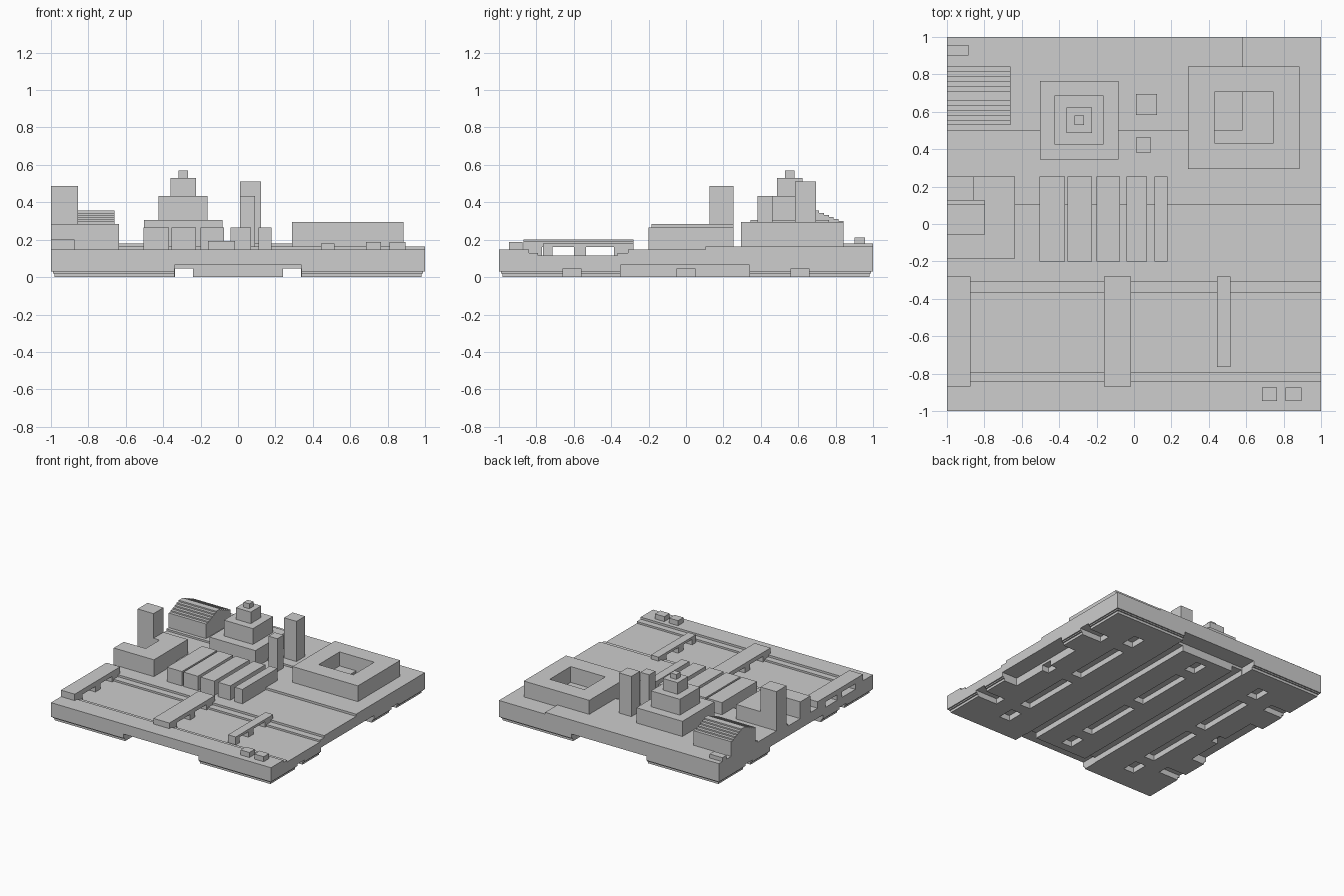
import bpy
import bmesh
from mathutils import Matrix, Vector

cube = bpy.data.objects.get("Cube")
if cube:
    bpy.data.objects.remove(cube, do_unlink=True)

stone = bpy.data.materials.new("plain grey")
stone.use_nodes = True
GREY = (0.61, 0.61, 0.61, 1)
stone.diffuse_color = GREY
stone.node_tree.nodes["Principled BSDF"].inputs["Base Color"].default_value = GREY


def make(name, bm):
    bmesh.ops.recalc_face_normals(bm, faces=bm.faces)
    mesh = bpy.data.meshes.new(name)
    bm.to_mesh(mesh)
    bm.free()
    mesh.materials.append(stone)
    obj = bpy.data.objects.new(name, mesh)
    bpy.context.scene.collection.objects.link(obj)
    return obj


def add_box(bm, x0, x1, y0, y1, z0, z1):
    size = Matrix.Diagonal((x1 - x0, y1 - y0, z1 - z0, 1))
    mid = Vector((x0 + x1, y0 + y1, z0 + z1)) / 2
    bmesh.ops.create_cube(bm, size=1, matrix=Matrix.Translation(mid) @ size)


def boxes(name, *dims):
    bm = bmesh.new()
    for d in dims:
        add_box(bm, *d)
    return make(name, bm)


def prism(name, points, axis, start, end):
    """Extrude a flat outline along x (points are y, z) or z (points are x, y)."""
    bm = bmesh.new()
    if axis == "x":
        verts = [bm.verts.new((start, a, b)) for a, b in points]
        step = Vector((end - start, 0, 0))
    else:
        verts = [bm.verts.new((a, b, start)) for a, b in points]
        step = Vector((0, 0, end - start))
    face = bm.faces.new(verts)
    grown = bmesh.ops.extrude_face_region(bm, geom=[face])["geom"]
    bmesh.ops.translate(bm, vec=step, verts=[v for v in grown if isinstance(v, bmesh.types.BMVert)])
    return make(name, bm)


# Ground with a stepped river bed running along x
LAND, TERRACE, BED, BASE = 0.147, 0.13, 0.115, 0.065
UPPER, HIGH = 0.165, 0.18
prism("ground", [
    (-1, BASE), (1, BASE), (1, UPPER), (0.105, UPPER), (0.105, LAND),
    (-0.31, LAND), (-0.31, TERRACE), (-0.365, TERRACE), (-0.365, BED),
    (-0.79, BED), (-0.79, TERRACE), (-0.84, TERRACE), (-0.84, LAND), (-1, LAND),
], "x", -1, 1)
boxes("raised_ground", (-1, 0.58, 0.5, 1, 0.15, HIGH))

# Cutters for the underside: edge notches, through channels and rows of slots
COLUMNS = (-0.61, -0.288, 0, 0.288, 0.61)
SLOT, GAP = 0.048, 0.1


def edge_span(side, depth):
    return sorted((side * depth, side * 1.1))


notches = boxes("notch_cutter",
                *[(-0.34, 0.34, *edge_span(s, 0.86), -GAP, GAP) for s in (-1, 1)],
                *[(*edge_span(s, 0.86), -0.35, 0.34, -GAP, GAP) for s in (-1, 1)])
channels = boxes("channel_cutter",
                 *[(x - SLOT, x + SLOT, -1.1, 1.1, -GAP, 0.045) for x in COLUMNS[1::2]],
                 *[(*edge_span(s, 0.8), y - SLOT, y + SLOT, -GAP, 0.045)
                   for s in (-1, 1) for y in COLUMNS[::2]])
rows = [(-0.79, -0.65), (-0.55, -0.05), (0.05, 0.55), (0.65, 0.79)]
slots = boxes("slot_cutter", *[(x - SLOT, x + SLOT, a, b, -GAP, 0.045)
                               for x in COLUMNS[::2] for a, b in rows])
cutters = (notches, channels, slots)

# Underside in three layers that step outwards
for name, half, z0, z1 in (("foot_plate", 0.98, 0, 0.02),
                           ("foot_lip", 0.99, 0.02, 0.03),
                           ("base_plate", 1, 0.03, BASE)):
    layer = boxes(name, (-half, half, -half, half, z0, z1))
    for cutter in cutters:
        mod = layer.modifiers.new(cutter.name, "BOOLEAN")
        mod.operation = "DIFFERENCE"
        mod.solver = "EXACT"
        mod.object = cutter
for cutter in cutters:
    cutter.hide_render = True
    cutter.display_type = "WIRE"
    cutter.hide_set(True)


# Bridges: a deck, a middle pier and solid abutments on the banks
def bridge(name, x0, x1, y0, y_front, top, thick):
    low = top - thick
    foot = BED - 0.005
    boxes(name, (x0, x1, y0, -0.28, low, top),
          (x0, x1, y0, y_front, foot, low),
          (x0, x1, -0.6, -0.535, foot, low),
          (x0, x1, -0.385, -0.28, foot, low))


bridge("wide_bridge", -1, -0.875, -0.87, -0.77, 0.2, 0.04)
bridge("middle_bridge", -0.16, -0.015, -0.87, -0.77, 0.193, 0.033)
bridge("narrow_bridge", 0.445, 0.515, -0.765, -0.715, 0.18, 0.02)

# Corner block with a recess open to the edge, and its tower
prism("corner_block", [
    (-1, -0.185), (-0.635, -0.185), (-0.635, 0.255), (-1, 0.255),
    (-1, 0.125), (-0.8, 0.125), (-0.8, -0.055), (-1, -0.055),
], "z", 0.13, 0.285)
boxes("corner_tower", (-1, -0.855, 0.125, 0.255, 0.13, 0.487))

# Row of long halls
for i, (x0, x1) in enumerate([(-0.505, -0.37), (-0.355, -0.225), (-0.2, -0.075),
                              (-0.04, 0.07), (0.11, 0.18)]):
    boxes(f"long_hall_{i + 1}", (x0, x1, -0.2, 0.255, 0.13, 0.265))

# Stepped pyramid
for i, (half, z0, z1) in enumerate([(0.209, 0.15, 0.305), (0.131, 0.305, 0.435),
                                    (0.068, 0.435, 0.53), (0.026, 0.53, 0.57)]):
    boxes(f"pyramid_tier_{i + 1}", (-0.293 - half, -0.293 + half, 0.555 - half, 0.555 + half, z0, z1))

# Pair of slim towers
boxes("tall_tower", (0.01, 0.123, 0.583, 0.695, 0.15, 0.51))
boxes("short_tower", (0.01, 0.09, 0.383, 0.463, 0.15, 0.435))

# Courtyard building: four walls around an open middle
boxes("courtyard_building",
      (0.29, 0.43, 0.293, 0.842, 0.15, 0.295), (0.745, 0.885, 0.293, 0.842, 0.15, 0.295),
      (0.43, 0.745, 0.293, 0.433, 0.15, 0.295), (0.43, 0.745, 0.705, 0.842, 0.15, 0.295))

# Shed whose roof rises to a ridge in shallow flat courses
COURSES, RIDGE, HALF, EAVE, RISE = 6, 0.685, 0.157, 0.3, 0.055
roof = []
for i in range(COURSES):
    reach = HALF * (1 - i / COURSES)
    foot = EAVE + RISE * (i - 1) / (COURSES - 1) if i else 0.15
    roof += [(reach, foot), (reach, EAVE + RISE * i / (COURSES - 1))]
prism("stepped_shed", [(RIDGE + d, z) for d, z in roof]
      + [(RIDGE - d, z) for d, z in reversed(roof)], "x", -1, -0.66)

# Small huts near the edges
boxes("back_hut", (-1, -0.885, 0.9, 0.957, 0.15, 0.213))
boxes("front_hut_1", (0.685, 0.765, -0.945, -0.875, 0.13, 0.188))
boxes("front_hut_2", (0.81, 0.895, -0.945, -0.875, 0.13, 0.188))
